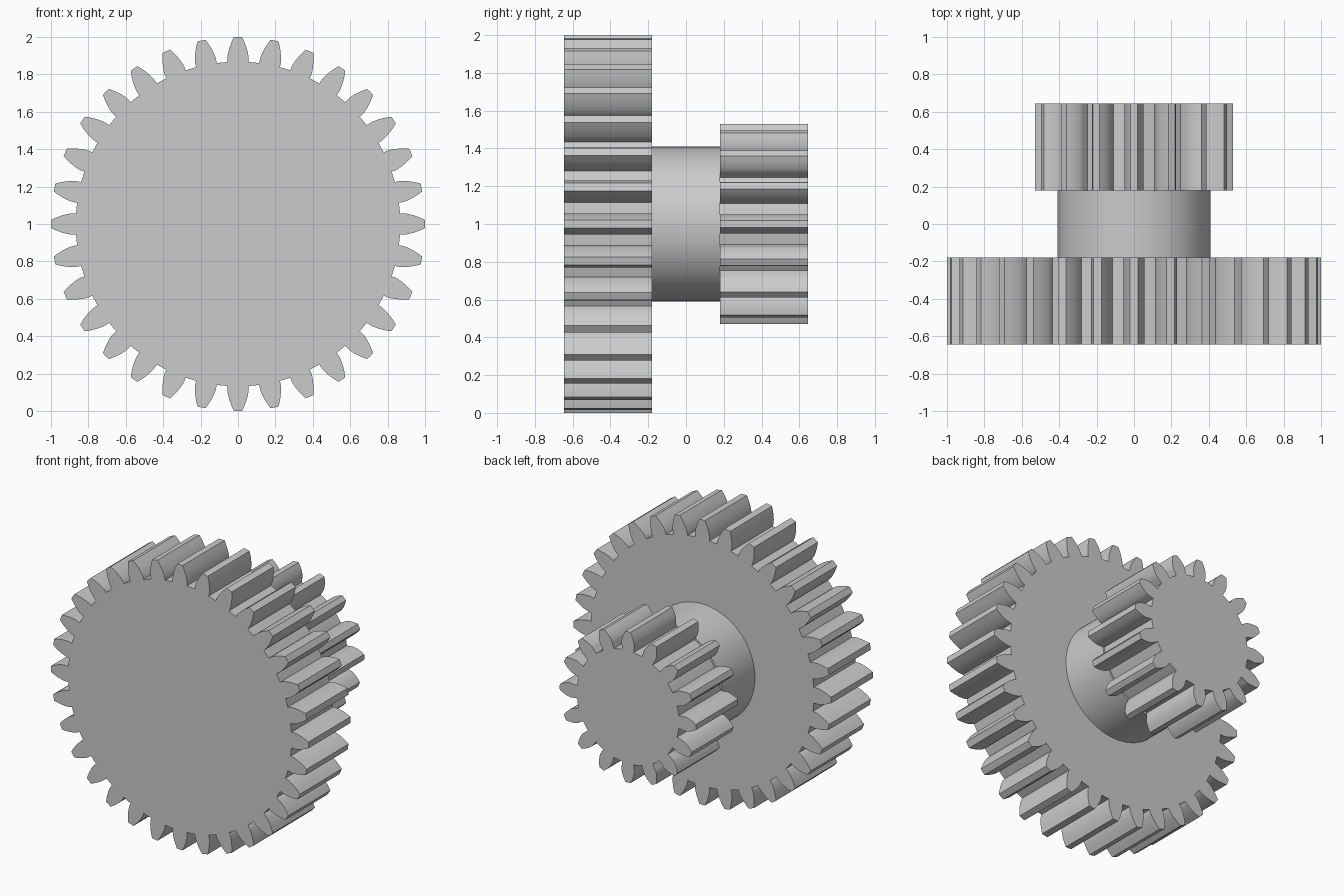
import bpy
import bmesh
from math import acos, cos, pi, radians, sin, sqrt, tan

if "Cube" in bpy.data.objects:
    bpy.data.objects.remove(bpy.data.objects["Cube"], do_unlink=True)

MODULE = 2 / 34          # 32 teeth give an outer radius of 1
PRESSURE = radians(20)
AXIS_Z = 1.0
END_Y, INNER_Y = 0.645, 0.18

steel = bpy.data.materials.new("light grey")
steel.use_nodes = True
steel.diffuse_color = (0.6, 0.6, 0.6, 1)
steel.node_tree.nodes["Principled BSDF"].inputs["Base Color"].default_value = (0.6, 0.6, 0.6, 1)


def involute(angle):
    return tan(angle) - angle


def gear_profile(teeth, steps=8):
    """Radius and angle pairs around a gear with involute flanks."""
    pitch = MODULE * teeth / 2
    base, root, tip = pitch * cos(PRESSURE), pitch - 1.25 * MODULE, pitch + MODULE
    base_half = pi / (2 * teeth) + involute(PRESSURE)
    flank = [(root, base_half)]
    for i in range(steps + 1):
        # quadratic spacing puts more points where the curve is tight
        r = base + (tip - base) * (i / steps) ** 2
        flank.append((r, base_half - involute(acos(min(1, base / r)))))
    points = []
    for t in range(teeth):
        centre = 2 * pi * t / teeth
        points += [(r, centre - a) for r, a in flank]
        points.append((tip, centre))
        points += [(r, centre + a) for r, a in reversed(flank)]
        points.append((root, centre + pi / teeth))
    return points


def extrude_profile(name, profile, y0, y1):
    """Prism along y from a polar profile."""
    bm = bmesh.new()
    ring = [bm.verts.new((r * cos(a), y0, AXIS_Z + r * sin(a))) for r, a in profile]
    cap = bm.faces.new(ring)
    out = bmesh.ops.extrude_face_region(bm, geom=[cap], use_keep_orig=True)
    moved = [v for v in out["geom"] if isinstance(v, bmesh.types.BMVert)]
    bmesh.ops.translate(bm, verts=moved, vec=(0, y1 - y0, 0))
    bmesh.ops.recalc_face_normals(bm, faces=bm.faces)
    mesh = bpy.data.meshes.new(name)
    bm.to_mesh(mesh)
    bm.free()
    mesh.materials.append(steel)
    obj = bpy.data.objects.new(name, mesh)
    bpy.context.collection.objects.link(obj)
    bpy.ops.object.select_all(action="DESELECT")
    obj.select_set(True)
    bpy.context.view_layer.objects.active = obj
    bpy.ops.object.shade_smooth_by_angle(angle=radians(25))
    return obj


# Large front gear, small rear gear and the round hub joining them
extrude_profile("large_gear", gear_profile(32), -END_Y, -INNER_Y)
extrude_profile("small_gear", gear_profile(16), INNER_Y, END_Y)
hub_circle = [(0.41, 2 * pi * i / 96) for i in range(96)]
extrude_profile("hub", hub_circle, -INNER_Y - 0.005, INNER_Y)
